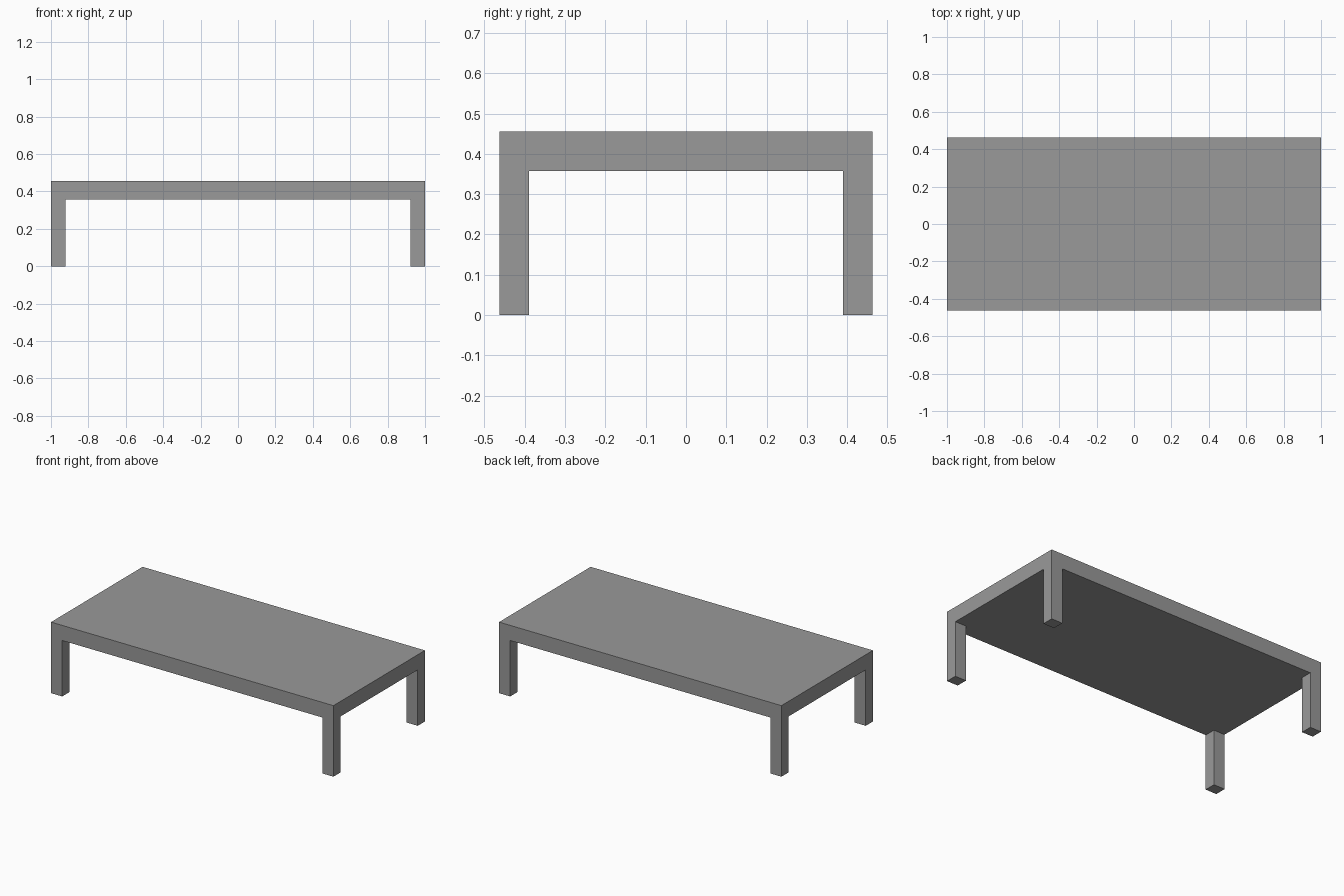
import bpy
import bmesh
from mathutils import Matrix, Vector

if "Cube" in bpy.data.objects:
    bpy.data.objects.remove(bpy.data.objects["Cube"], do_unlink=True)

HALF_X, HALF_Y = 1.0, 0.463
HEIGHT, UNDERSIDE = 0.455, 0.358
LEG_X, LEG_Y = 0.079, 0.073

# Plain grey finish
grey = bpy.data.materials.new("plain_grey")
grey.use_nodes = True
colour = (0.32, 0.32, 0.32, 1)
grey.diffuse_color = colour
grey.node_tree.nodes["Principled BSDF"].inputs["Base Color"].default_value = colour

# Table top slab
bm = bmesh.new()
thickness = HEIGHT - UNDERSIDE
bmesh.ops.create_cube(
    bm, size=1,
    matrix=Matrix.Translation((0, 0, UNDERSIDE + thickness / 2))
    @ Matrix.Diagonal((2 * HALF_X, 2 * HALF_Y, thickness, 1)))

# Cut the slab along the inner sides of the legs
for axis, inner in ((Vector((1, 0, 0)), HALF_X - LEG_X),
                    (Vector((0, 1, 0)), HALF_Y - LEG_Y)):
    for side in (-1, 1):
        bmesh.ops.bisect_plane(bm, geom=bm.verts[:] + bm.edges[:] + bm.faces[:],
                               plane_co=axis * inner * side, plane_no=axis)

# Draw the four legs down from the corner faces, flush with the slab
bm.normal_update()
corners = []
for face in bm.faces:
    centre = face.calc_center_median()
    if (face.normal.z < -0.9 and abs(centre.x) > HALF_X - LEG_X
            and abs(centre.y) > HALF_Y - LEG_Y):
        corners.append(face)
legs = bmesh.ops.extrude_discrete_faces(bm, faces=corners)["faces"]
for vert in {v for face in legs for v in face.verts}:
    vert.co.z = 0

# Merge the flat areas back into single clean faces
bmesh.ops.remove_doubles(bm, verts=bm.verts[:], dist=0.0001)
bmesh.ops.dissolve_limit(bm, angle_limit=0.01, verts=bm.verts[:], edges=bm.edges[:])
bmesh.ops.recalc_face_normals(bm, faces=bm.faces[:])

mesh = bpy.data.meshes.new("low_table")
bm.to_mesh(mesh)
bm.free()
mesh.materials.append(grey)
table = bpy.data.objects.new("low_table", mesh)
bpy.context.collection.objects.link(table)
